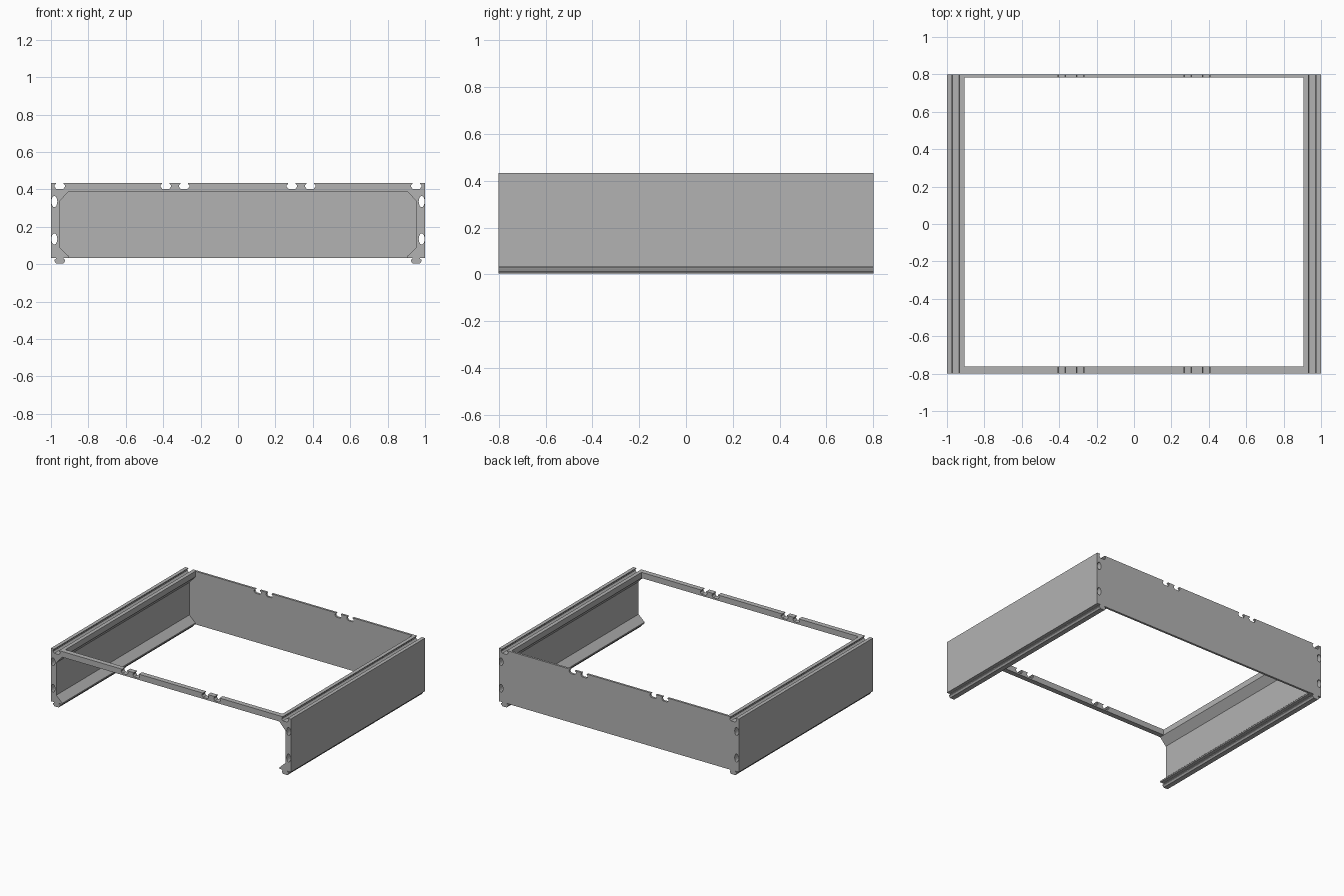
import bpy, bmesh, math

cube = bpy.data.objects.get("Cube")
if cube:
    bpy.data.objects.remove(cube, do_unlink=True)

grey = bpy.data.materials.new("satin grey")
grey.use_nodes = True
colour = (0.45, 0.45, 0.45, 1)
grey.diffuse_color = colour
grey.node_tree.nodes["Principled BSDF"].inputs["Base Color"].default_value = colour

TOP, BASE, HALF = 0.433, 0.033, 0.8
SLOT_X = 0.953
INNER = 0.905

# Half of the key section shared by slots and feet: (half width, depth)
KEY = [(0.02, 0), (0.02, 0.004), (0.028, 0.011), (0.028, 0.019), (0.018, 0.031)]


def key(x, z, side=1):
    """Key-shaped section hanging below z, run in the direction of side."""
    pts = [(x - w, z - d) for w, d in KEY] + [(x + w, z - d) for w, d in reversed(KEY)]
    return pts[::side]


def ellipse(x, z, rx, rz, n=16):
    return [(x + rx * math.cos(math.tau * i / n), z + rz * math.sin(math.tau * i / n))
            for i in range(n)]


def extrude(name, loops, y0, y1):
    """Extrude an outline with holes, drawn in x and z, from y0 to y1."""
    curve = bpy.data.curves.new(name + "_profile", "CURVE")
    curve.dimensions = "2D"
    curve.fill_mode = "BOTH"
    curve.extrude = (y1 - y0) / 2
    for loop in loops:
        spline = curve.splines.new("POLY")
        spline.points.add(len(loop) - 1)
        for point, (x, z) in zip(spline.points, loop):
            point.co = (x, z, 0, 1)
        spline.use_cyclic_u = True
    helper = bpy.data.objects.new(name + "_profile", curve)
    mesh = bpy.data.meshes.new_from_object(helper)
    bpy.data.objects.remove(helper)
    bm = bmesh.new()
    bm.from_mesh(mesh)
    bmesh.ops.remove_doubles(bm, verts=bm.verts, dist=0.0001)
    for v in bm.verts:
        x, z, d = v.co
        v.co = (x, (y0 + y1) / 2 - d, z)
    bmesh.ops.recalc_face_normals(bm, faces=bm.faces)
    for f in bm.faces:
        f.smooth = False
    bm.to_mesh(mesh)
    bm.free()
    mesh.name = name
    mesh.materials.clear()
    mesh.materials.append(grey)
    obj = bpy.data.objects.new(name, mesh)
    bpy.context.collection.objects.link(obj)
    return obj


# Inner contour of a rail, from top flange to bottom flange
contour = [(INNER, TOP), (INNER, 0.39), (0.955, 0.335), (0.955, 0.09),
           (INNER, 0.043), (INNER, BASE)]

# Side rails with a top slot, a bottom foot and two long bores
outline = ([(1, TOP)] + key(SLOT_X, TOP, -1) + contour
           + key(SLOT_X, BASE + 0.001) + [(1, BASE)])
bores = [ellipse(0.982, z, 0.016, 0.03) for z in (0.335, 0.135)]
for side, name in ((1, "left_rail"), (-1, "right_rail")):
    loops = [[(side * x, z) for x, z in loop] for loop in [outline] + bores]
    extrude(name, loops, -HALF, HALF)

# Top edge shared by the rear panel and front bar, with four key slots
top_edge = []
for x in (-0.386, -0.288, 0.288, 0.386):
    top_edge += key(x, TOP)

# Rear panel fills the whole space between the rails
extrude("rear_panel",
        [[(-x, z) for x, z in reversed(contour)] + top_edge + contour],
        HALF - 0.016, HALF)

# Front bar joins only the top flanges
extrude("front_bar",
        [[(-INNER, 0.39), (-INNER, TOP)] + top_edge + [(INNER, TOP), (INNER, 0.39)]],
        -HALF, -HALF + 0.038)
